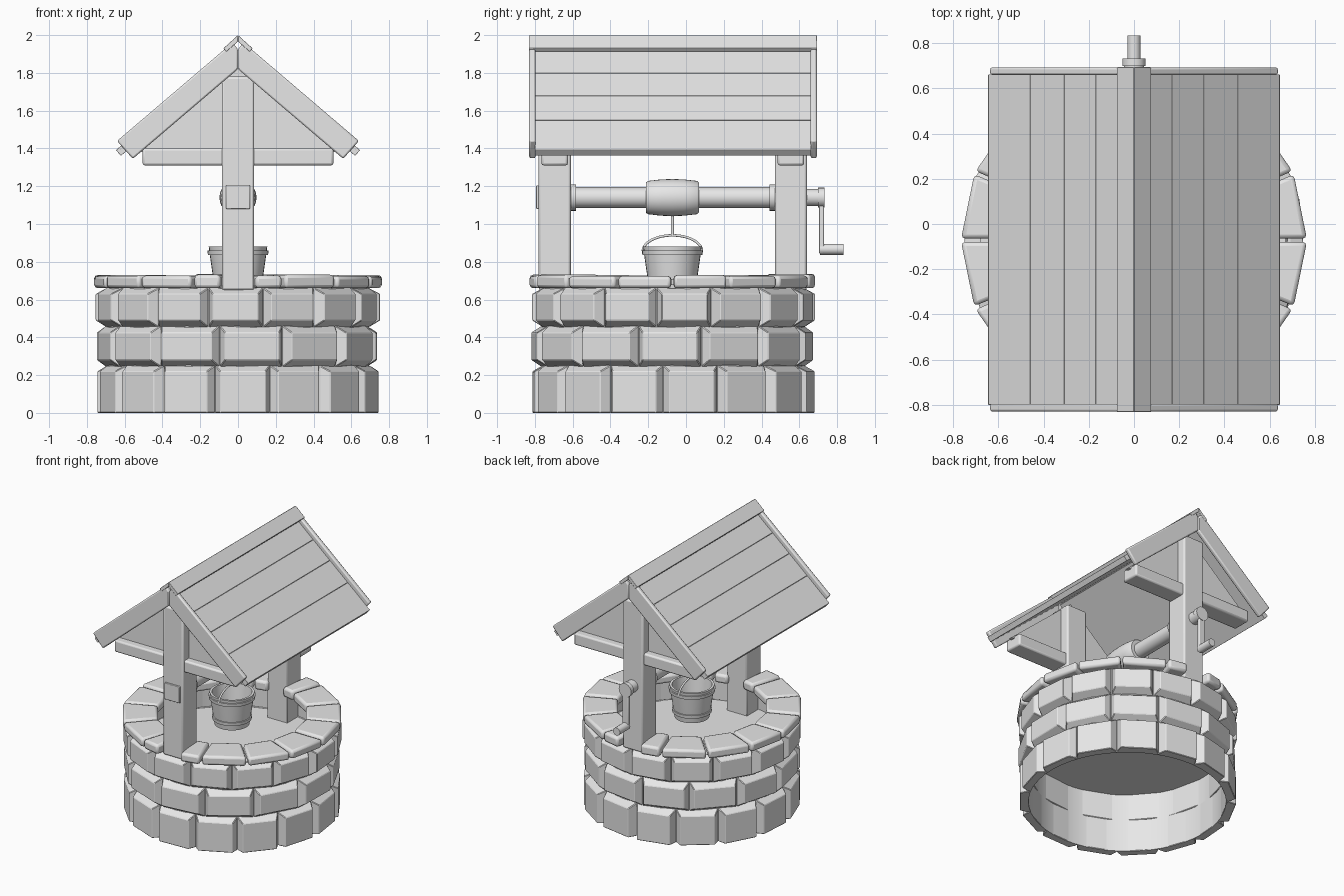
import bpy, bmesh, math, random
from mathutils import Matrix, Vector

random.seed(4)
cube = bpy.data.objects.get("Cube")
if cube:
    bpy.data.objects.remove(cube, do_unlink=True)

grey = bpy.data.materials.new("plain grey")
grey.use_nodes = True
GREY = (0.8, 0.8, 0.8, 1)
grey.diffuse_color = GREY
grey.node_tree.nodes["Principled BSDF"].inputs["Base Color"].default_value = GREY

CY = -0.072                   # well centre in y
POST_Y = (-0.695, 0.555)


def finish(name, bm, bevel=0, segments=2, smooth=True):
    bmesh.ops.recalc_face_normals(bm, faces=bm.faces[:])
    mesh = bpy.data.meshes.new(name)
    bm.to_mesh(mesh)
    bm.free()
    mesh.materials.append(grey)
    ob = bpy.data.objects.new(name, mesh)
    bpy.context.collection.objects.link(ob)
    if smooth:
        bpy.ops.object.select_all(action='DESELECT')
        ob.select_set(True)
        bpy.context.view_layer.objects.active = ob
        bpy.ops.object.shade_smooth_by_angle(angle=math.radians(35))
    if bevel:
        mod = ob.modifiers.new("bevel", 'BEVEL')
        mod.width, mod.segments = bevel, segments
        mod.limit_method = 'ANGLE'
    return ob


def box(name, lo, hi, bevel=0.008):
    bm = bmesh.new()
    lo, hi = Vector(lo), Vector(hi)
    bmesh.ops.create_cube(bm, size=1, matrix=Matrix.Translation((lo + hi) / 2)
                          @ Matrix.Diagonal((*(hi - lo), 1)))
    return finish(name, bm, bevel)


def prism(name, points, y0, y1, bevel=0.006):
    """Outline in x and z, extruded along y."""
    bm = bmesh.new()
    face = bm.faces.new([bm.verts.new((x, y0, z)) for x, z in points])
    new = bmesh.ops.extrude_face_region(bm, geom=[face])["geom"]
    bmesh.ops.translate(bm, vec=(0, y1 - y0, 0),
                        verts=[v for v in new if isinstance(v, bmesh.types.BMVert)])
    return finish(name, bm, bevel)


def lathe(name, profile, loc, along_y=False, segs=32):
    """Spin (radius, height) points around z, or around y."""
    bm = bmesh.new()
    vs = [bm.verts.new((r, 0, h)) for r, h in profile]
    es = [bm.edges.new(p) for p in zip(vs, vs[1:])]
    bmesh.ops.spin(bm, geom=vs + es, cent=(0, 0, 0), axis=(0, 0, 1),
                   angle=math.tau, steps=segs)
    bmesh.ops.remove_doubles(bm, verts=bm.verts[:], dist=1e-5)
    if along_y:
        bm.transform(Matrix.Rotation(-math.pi / 2, 4, 'X'))
    bm.transform(Matrix.Translation(loc))
    return finish(name, bm)


def rod(name, r, y0, y1, z):
    return lathe(name, [(0, y0), (r, y0), (r, y1), (0, y1)], (0, 0, z), True, 24)


def tube(name, points, radius):
    cu = bpy.data.curves.new(name, 'CURVE')
    cu.dimensions = '3D'
    cu.bevel_depth, cu.bevel_resolution, cu.use_fill_caps = radius, 3, True
    sp = cu.splines.new('POLY')
    sp.points.add(len(points) - 1)
    for p, co in zip(sp.points, points):
        p.co = (*co, 1)
    cu.materials.append(grey)
    ob = bpy.data.objects.new(name, cu)
    bpy.context.collection.objects.link(ob)


def add_stone(bm, sections):
    """Block lofted through rectangles (radius, angle0, angle1, z0, z1)."""
    rings = []
    for r, a0, a1, z0, z1 in sections:
        rings.append([bm.verts.new((r * math.cos(a), CY + r * math.sin(a), z))
                      for a, z in ((a0, z0), (a1, z0), (a1, z1), (a0, z1))])
    for p, q in zip(rings, rings[1:]):
        for i in range(4):
            j = (i + 1) % 4
            bm.faces.new((p[i], p[j], q[j], q[i]))
    bm.faces.new(rings[0])
    bm.faces.new(rings[-1])


# Wall courses: chunky stones with chamfered faces
def course(name, count, first, z0, z1, radius, low, high):
    bm = bmesh.new()
    step = math.tau / count
    side = 0.045
    for i in range(count):
        a0 = math.radians(first - 90) + i * step + 0.003
        a1 = a0 + step - 0.006
        r = radius + random.uniform(-0.006, 0.006)
        add_stone(bm, [(0.69, a0, a1, z0, z1), (0.7, a0, a1, z0, z1),
                       (r, a0 + side, a1 - side, z0 + low, z1 - high)])
    finish(name, bm, 0.004, 1, False)


course("lower_stones", 15, -10, 0, 0.25, 0.75, 0, 0.03)
course("middle_stones", 13, -8, 0.245, 0.46, 0.745, 0.035, 0.035)
course("upper_stones", 15, -13, 0.455, 0.66, 0.75, 0.035, 0.03)

# Rim slabs, leaving a gap for each post
bm = bmesh.new()
bounds = [0, 23, 47, 71.5, 83.5]
for sx in (1, -1):
    for sy in (1, -1):
        for b0, b1 in zip(bounds, bounds[1:]):
            a0, a1 = (math.radians(b) * sy for b in (b0 + 0.6, b1 - 0.6))
            if sx < 0:
                a0, a1 = math.pi - a0, math.pi - a1
            top = 0.73 + random.uniform(-0.006, 0.006)
            add_stone(bm, [(0.52, a0, a1, 0.66, top), (0.765, a0, a1, 0.66, top)])
finish("rim_slabs", bm, 0.018, 2)

# Lining and floor
lathe("well_lining", [(0.68, 0), (0.68, 0.662), (0.692, 0.662), (0.692, 0), (0.68, 0)],
      (0, CY, 0), segs=48)
lathe("well_floor", [(0, 0.445), (0.685, 0.445), (0.685, 0.455), (0, 0.455)],
      (0, CY, 0), segs=48)

# Posts, cross beams and gables
for end, y in zip(("front", "back"), POST_Y):
    # each post rests on the top course and laps down inside the lining
    inner = y + 0.085 if y < CY else y - 0.085
    wall = CY + math.copysign(0.675, y - CY)
    box(end + "_post", (-0.085, y - 0.085, 0.65), (0.085, y + 0.085, 1.78), 0.012)
    box(end + "_post_foot", (-0.085, min(inner, wall), 0.45),
        (0.085, max(inner, wall), 0.67), 0.004)
    box(end + "_beam", (-0.505, y - 0.07, 1.31), (0.505, y + 0.07, 1.4), 0.012)
    prism(end + "_gable", [(-0.53, 1.38), (0.53, 1.38), (0, 1.84)],
          y - 0.015, y + 0.015, 0)

# Roof deck, planks, barge boards and ridge caps
pitch = math.radians(40.5)
SLOPE = math.tan(pitch)
normal = Vector((math.sin(pitch), math.cos(pitch)))
edges = [0.012, 0.17, 0.31, 0.46, 0.647]


def roof_strip(x0, x1, top, bottom):
    """Cross-section lying on the slope, at depths below its surface."""
    a, b = (Vector((x, 1.943 - x * SLOPE)) for x in (x0, x1))
    return [a - normal * top, b - normal * top, b - normal * bottom, a - normal * bottom]


for s, side in ((1, "left"), (-1, "right")):
    def mirrored(points):
        return [(s * x, z) for x, z in points]
    prism(side + "_roof_deck", mirrored(roof_strip(0.03, 0.646, 0.012, 0.04)),
          -0.8, 0.662, 0.002)
    for i, (x0, x1) in enumerate(zip(edges, edges[1:])):
        prism(f"{side}_plank_{i + 1}", mirrored(roof_strip(x0, x1 - 0.001, 0, 0.015)),
              -0.8, 0.662, 0.002)
    for end, y0, y1 in (("front", -0.83, -0.797), ("back", 0.66, 0.693)):
        prism(f"{side}_{end}_barge_board", mirrored(
            [(0, 1.82), (0.557, 1.345), (0.64, 1.44), (0.03, 1.96), (0, 1.925)]),
            y0, y1, 0.009)
    prism(side + "_ridge_cap", mirrored(
        [(0, 2), (0.077, 1.93), (0.062, 1.912), (0, 1.966)]), -0.832, 0.694, 0.003)

# Windlass: axle, collars, rope drum and end block
AX = 1.14
rod("axle", 0.055, -0.62, 0.48, AX)
rod("front_collar", 0.07, -0.612, -0.582, AX)
rod("back_collar", 0.07, 0.442, 0.472, AX)
lathe("rope_drum", [(0, -0.14), (0.08, -0.14), (0.088, -0.13), (0.096, -0.06), (0.098, 0),
                    (0.096, 0.06), (0.088, 0.13), (0.08, 0.14), (0, 0.14)],
      (0, CY, AX), True)
box("axle_end_block", (-0.063, -0.793, 1.08), (0.063, -0.77, 1.205), 0.004)

# Crank
rod("crank_collar", 0.045, 0.63, 0.71, AX)
rod("crank_hub", 0.052, 0.7, 0.733, AX)
box("crank_arm", (-0.024, 0.703, 0.845), (0.024, 0.73, AX), 0.005)
rod("crank_grip", 0.029, 0.71, 0.835, 0.866)

# Bucket with hoops, bail handle and rope
lathe("bucket", [(0, 0.64), (0.121, 0.64), (0.15, 0.84), (0.155, 0.88),
                 (0.138, 0.88), (0.112, 0.66), (0, 0.66)], (0, CY, 0))
for name, z, r in (("lower_hoop", 0.68, 0.126), ("upper_hoop", 0.835, 0.149)):
    lathe(name, [(r, z), (r + 0.01, z), (r + 0.013, z + 0.025), (r, z + 0.025)], (0, CY, 0))
tube("bucket_handle", [(0, CY + 0.157 * math.cos(t), 0.855 + 0.085 * math.sin(t))
                       for t in (math.pi * i / 20 for i in range(21))], 0.007)
tube("rope", [(0, CY, 0.935), (0, CY, 1.06)], 0.009)
